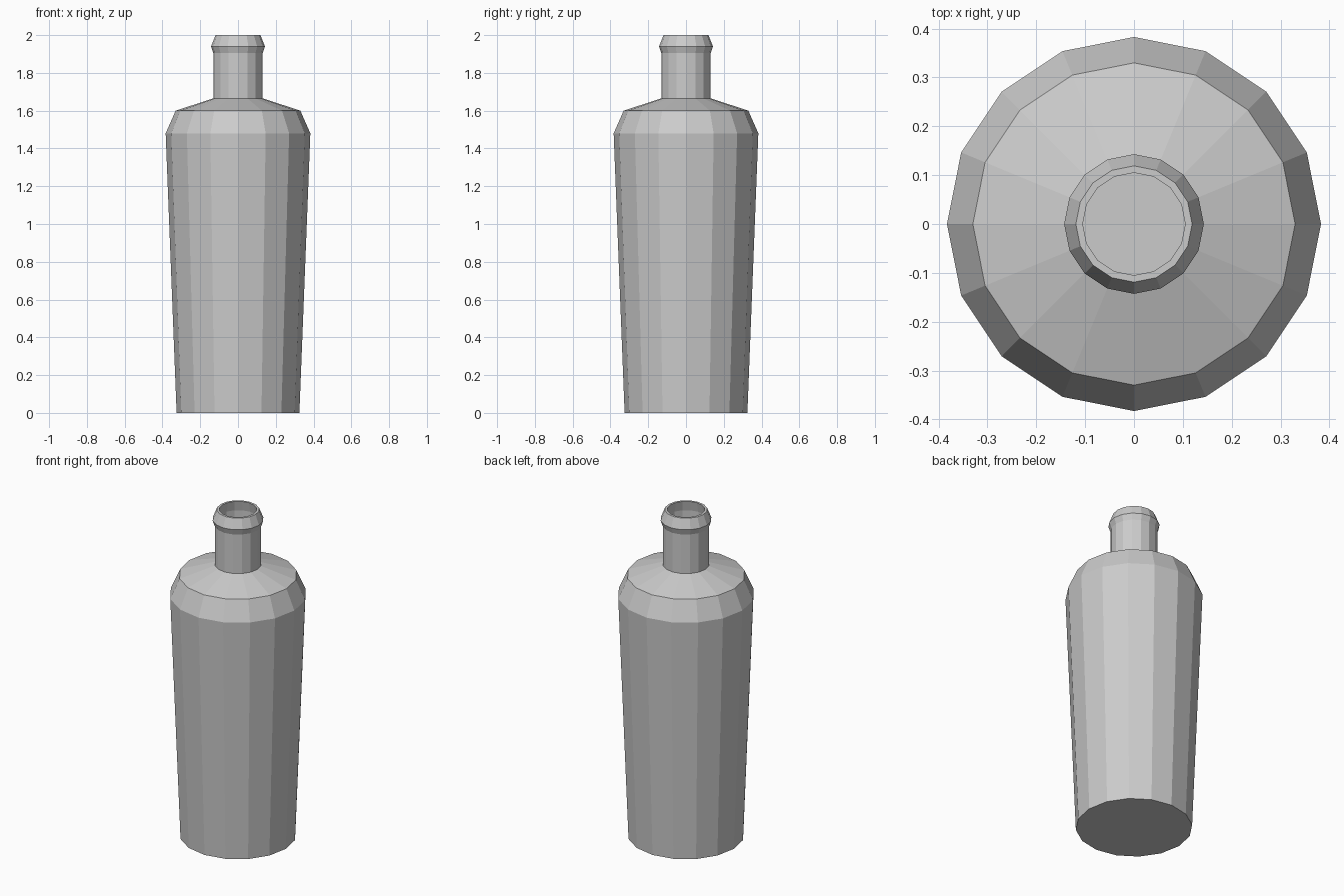
import bpy, bmesh, math

if "Cube" in bpy.data.objects:
    bpy.data.objects.remove(bpy.data.objects["Cube"])

SIDES = 16

# Outer wall from base centre to lip, then inner wall back down to the inner floor
PROFILE = [
    (0, 0), (0.325, 0), (0.383, 1.48), (0.33, 1.60), (0.131, 1.665),
    (0.131, 1.905), (0.143, 1.94), (0.119, 2.0), (0.105, 2.0),
    (0.117, 1.94), (0.116, 1.655), (0.32, 1.588), (0.368, 1.478),
    (0.311, 0.015), (0, 0.015),
]


def lathe(name, profile, sides):
    bm = bmesh.new()
    rings = []
    for r, z in profile:
        if r == 0:
            rings.append([bm.verts.new((0, 0, z))] * sides)
        else:
            rings.append([bm.verts.new((r * math.cos(2 * math.pi * i / sides),
                                        r * math.sin(2 * math.pi * i / sides), z))
                          for i in range(sides)])
    for a, b in zip(rings, rings[1:]):
        for i in range(sides):
            j = (i + 1) % sides
            corners = list(dict.fromkeys([a[i], a[j], b[j], b[i]]))
            bm.faces.new(corners)
    bmesh.ops.recalc_face_normals(bm, faces=bm.faces)
    mesh = bpy.data.meshes.new(name)
    bm.to_mesh(mesh)
    bm.free()
    obj = bpy.data.objects.new(name, mesh)
    bpy.context.collection.objects.link(obj)
    return obj


# Hollow faceted bottle with open neck
lathe("bottle", PROFILE, SIDES)
